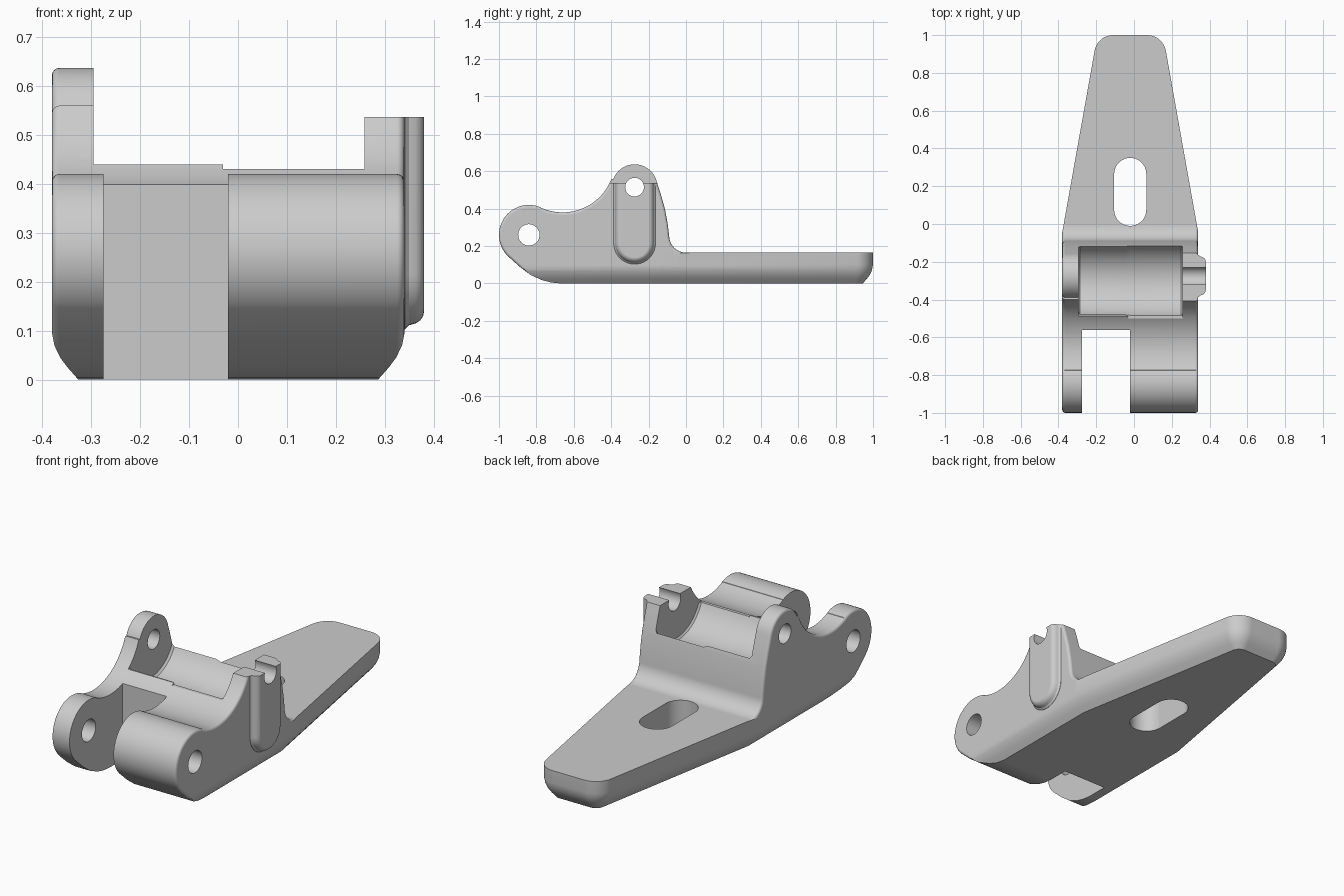
import bpy, bmesh, math
from mathutils import Vector

cube = bpy.data.objects.get("Cube")
if cube:
    bpy.data.objects.remove(cube, do_unlink=True)

grey = bpy.data.materials.new("plain_grey")
grey.use_nodes = True
grey.diffuse_color = (0.6, 0.6, 0.6, 1)
grey.node_tree.nodes["Principled BSDF"].inputs["Base Color"].default_value = (0.6, 0.6, 0.6, 1)


def arc(cx, cy, r, start, end, n=16):
    angles = [math.radians(start + (end - start) * i / n) for i in range(n + 1)]
    return [(cx + r * math.cos(a), cy + r * math.sin(a)) for a in angles]


def loft(name, rings, bevel=0):
    """Skin a stack of equal rings, cap both ends, optionally round the cap rims."""
    bm = bmesh.new()
    rows = [[bm.verts.new(p) for p in ring] for ring in rings]
    n = len(rows[0])
    for a, b in zip(rows, rows[1:]):
        for i in range(n):
            j = (i + 1) % n
            bm.faces.new((a[i], a[j], b[j], b[i]))
    caps = [bm.faces.new(rows[0]), bm.faces.new(rows[-1])]
    bmesh.ops.recalc_face_normals(bm, faces=bm.faces)
    if bevel:
        rim = list({e for f in caps for e in f.edges})
        bmesh.ops.bevel(bm, geom=rim, offset=bevel, segments=4, profile=0.5,
                        affect='EDGES', clamp_overlap=False)
    mesh = bpy.data.meshes.new(name)
    bm.to_mesh(mesh)
    bm.free()
    mesh.materials.append(grey)
    ob = bpy.data.objects.new(name, mesh)
    bpy.context.collection.objects.link(ob)
    return ob


def along_x(name, profile, x0, x1, bevel=0):
    return loft(name, [[(x, y, z) for y, z in profile] for x in (x0, x1)], bevel)


def box(name, x0, x1, y0, y1, z0, z1):
    return along_x(name, [(y0, z0), (y1, z0), (y1, z1), (y0, z1)], x0, x1)


def combine(target, tool, operation):
    tool.hide_render = True
    bpy.context.view_layer.objects.active = target
    mod = target.modifiers.new("combine", 'BOOLEAN')
    mod.operation = operation
    mod.solver = 'EXACT'
    mod.object = tool
    bpy.ops.object.modifier_apply(modifier=mod.name)
    bpy.data.objects.remove(tool, do_unlink=True)


PIN_Y, PIN_Z = -0.275, 0.515
MID_X = -0.02

# Side profile: front lug, valley, upper lug, rear wall, plate, belly
side = (arc(-0.84, 0.26, 0.16, 225, 66, 28)
        + arc(-0.66, 0.66, 0.28, 246, 339, 20)
        + arc(PIN_Y, PIN_Z, 0.122, 159, 15, 24)
        + [(-0.134, 0.475), (-0.113, 0.4), (-0.098, 0.32)]
        + arc(0, 0.255, 0.09, 180, 270, 12)
        + [(1.1, 0.165), (1.1, -0.02), (-0.64, -0.02), (-0.67, 0),
           (-0.72, 0.005), (-0.77, 0.018), (-0.83, 0.045), (-0.89, 0.09)])
body = along_x("bracket_body", side, -0.38, 0.34, 0.015)


# Plan outline: straight front, tapering tail with rounded corners
def plan(z, d):
    half = ([(0.361 - d, -1.1), (0.361 - d, -0.05)]
            + arc(0.09, 0.9, 0.1 - d, 10, 90, 10))
    pts = half + [(-x, y) for x, y in reversed(half)]
    return [(MID_X + x, y, z) for x, y in pts]


levels = [(0, 0.055), (0.025, 0.033), (0.045, 0.018), (0.07, 0.006), (0.1, 0), (0.8, 0)]
combine(body, loft("plan_shape", [plan(z, d) for z, d in levels]), 'INTERSECT')


# Raised rib on the left cheek
def rib(x, w):
    pts = [(PIN_Y - w, 0.62)] + arc(PIN_Y, 0.215, w, 180, 360, 20) + [(PIN_Y + w, 0.62)]
    return [(x, y, z) for y, z in pts]


steps = [(0.3, 0.112), (0.341, 0.112), (0.349, 0.104), (0.363, 0.1),
         (0.372, 0.094), (0.378, 0.085), (0.38, 0.076)]
combine(body, loft("side_rib", [rib(x, w) for x, w in steps]), 'UNION')

# Gap between the front lugs
combine(body, box("lug_gap", -0.275, MID_X, -1.2, -0.56, -0.1, 0.7), 'DIFFERENCE')

# Stepped cradle hollow and its levelled rims
radii = [(-0.295, 0.19), (-0.285, 0.2), (-0.045, 0.2), (-0.02, 0.208),
         (0.25, 0.208), (0.258, 0.198)]
hollow = [[(x, y, z) for y, z in arc(-0.295, PIN_Z, r, 0, 354.375, 63)] for x, r in radii]
combine(body, loft("cradle", hollow), 'DIFFERENCE')
combine(body, box("rim_right", -0.295, -0.03, -0.52, 0, 0.44, 0.8), 'DIFFERENCE')
combine(body, box("rim_left", -0.031, 0.258, -0.52, 0, 0.43, 0.8), 'DIFFERENCE')

# Flat top of the left cheek
combine(body, box("cheek_top", 0.2, 0.5, -0.55, 0, 0.537, 0.8), 'DIFFERENCE')

# Pin holes
for y, z, r in ((-0.84, 0.26, 0.057), (PIN_Y, PIN_Z, 0.05)):
    combine(body, along_x("pin_hole", arc(y, z, r, 0, 348.75, 31), -0.6, 0.6), 'DIFFERENCE')

# Slot through the plate
slot = arc(MID_X, 0.265, 0.085, 0, 180, 20) + arc(MID_X, 0.075, 0.085, 180, 360, 20)
combine(body, loft("plate_slot", [[(x, y, z) for x, y in slot] for z in (-0.1, 0.4)]),
        'DIFFERENCE')

# Smooth shading with crisp edges
bpy.ops.object.select_all(action='DESELECT')
body.select_set(True)
bpy.context.view_layer.objects.active = body
bpy.ops.object.shade_smooth_by_angle(angle=math.radians(28))
weighted = body.modifiers.new("even_normals", 'WEIGHTED_NORMAL')
weighted.keep_sharp = True
